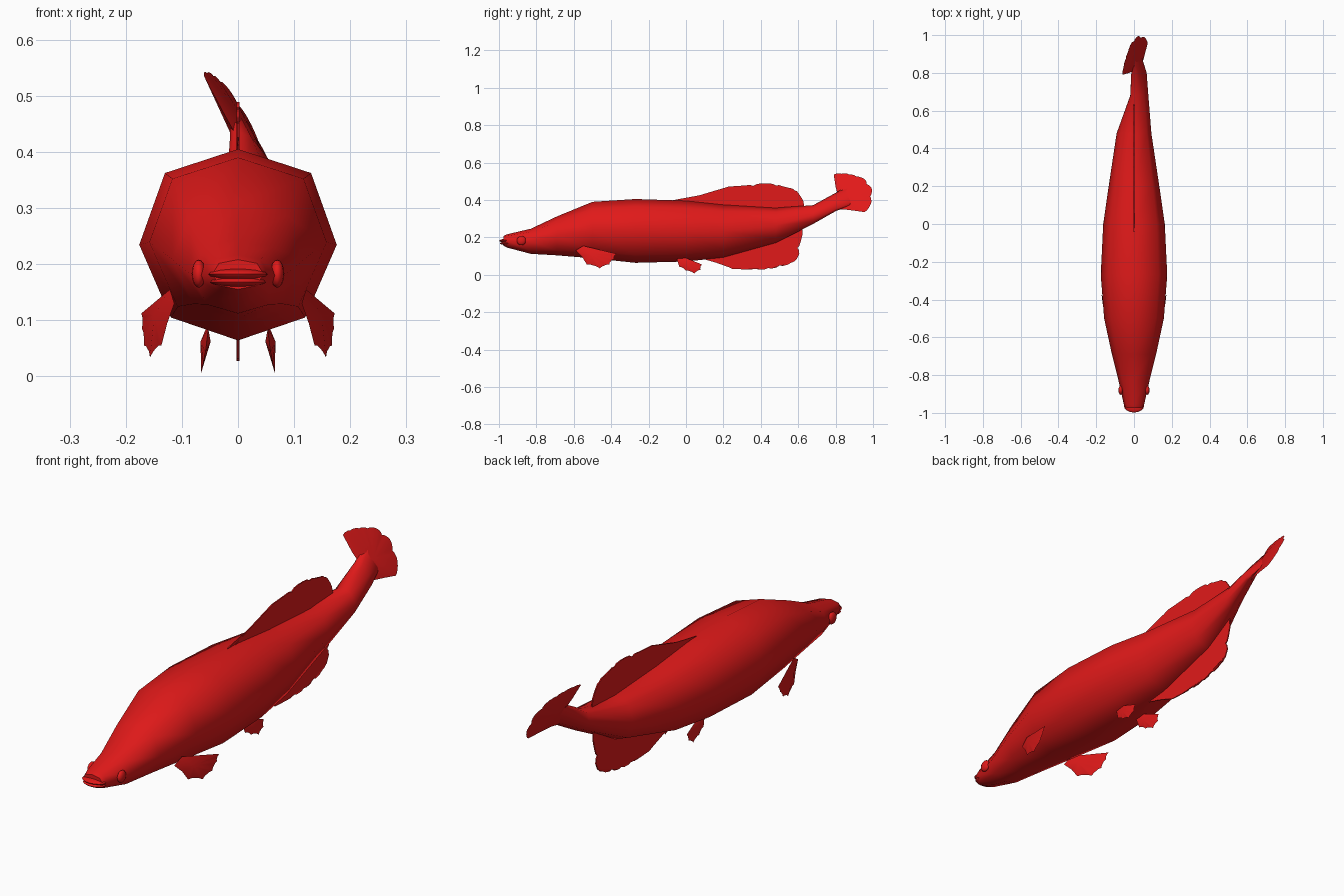
import bpy, bmesh, math
from mathutils import Vector

if "Cube" in bpy.data.objects:
    bpy.data.objects.remove(bpy.data.objects["Cube"])

red = bpy.data.materials.new("red")
red.diffuse_color = (0.75, 0.01, 0.01, 1)
red.use_nodes = True
red.node_tree.nodes["Principled BSDF"].inputs["Base Color"].default_value = red.diffuse_color


def finish(bm, name, angle=None):
    bmesh.ops.recalc_face_normals(bm, faces=bm.faces)
    me = bpy.data.meshes.new(name)
    bm.to_mesh(me)
    bm.free()
    ob = bpy.data.objects.new(name, me)
    bpy.context.collection.objects.link(ob)
    me.materials.append(red)
    if angle:
        bpy.ops.object.select_all(action='DESELECT')
        ob.select_set(True)
        bpy.context.view_layer.objects.active = ob
        bpy.ops.object.shade_smooth_by_angle(angle=math.radians(angle))
    return ob


def scallop(points, first, last, depth=0.007):
    """Bulge every outline segment from first to last into a small scallop."""
    out = []
    for i, p in enumerate(points):
        out.append(p)
        if first <= i < last:
            a, b = Vector(p), Vector(points[i + 1])
            d = (b - a).normalized()
            n = Vector((-d.y, d.x)) * depth
            out += [tuple(a.lerp(b, 0.3) + n), tuple(a.lerp(b, 0.75) + n)]
    return out


def lens_fin(name, outline, mid, thick, x_of, side=1):
    """Sharp-edged fin: outline in (y, z), swollen at the mid point."""
    bm = bmesh.new()
    rim = [bm.verts.new((side * x_of(y, z), y, z)) for y, z in outline]
    for s in (-1, 1):
        c = bm.verts.new((side * (x_of(*mid) + s * thick), *mid))
        for i, v in enumerate(rim):
            bm.faces.new((v, rim[(i + 1) % len(rim)], c))
    return finish(bm, name, 50)


def flat_fin(name, outline):
    bm = bmesh.new()
    bm.faces.new([bm.verts.new((0, y, z)) for y, z in outline])
    bmesh.ops.triangulate(bm, faces=bm.faces)
    ob = finish(bm, name)
    mod = ob.modifiers.new("thickness", 'SOLIDIFY')
    mod.thickness, mod.offset = 0.005, 0
    return ob


# Body: eight-sided loft of (y, centre x, bottom z, top z, half width, lean)
rings = [(-0.975, 0, 0.155, 0.208, 0.046, 0), (-0.955, 0, 0.145, 0.217, 0.054, 0),
         (-0.83, 0, 0.112, 0.246, 0.082, 0), (-0.69, 0, 0.104, 0.312, 0.117, 0),
         (-0.50, 0, 0.088, 0.390, 0.158, 0), (-0.27, 0, 0.064, 0.405, 0.176, 0),
         (0.0, 0, 0.071, 0.396, 0.163, 0), (0.20, 0, 0.092, 0.375, 0.134, 0),
         (0.48, 0, 0.170, 0.358, 0.092, 0), (0.68, 0.028, 0.272, 0.372, 0.048, 0.3),
         (0.80, 0.027, 0.340, 0.438, 0.026, 0.6), (0.88, 0.015, 0.375, 0.485, 0.008, 0.5)]
section = [(0, 1), (0.74, 0.75), (1, 0), (0.68, -0.76),
           (0, -1), (-0.68, -0.76), (-1, 0), (-0.74, 0.75)]
bm = bmesh.new()
loops = []
for y, cx, lo, hi, w, lean in rings:
    h = (hi - lo) / 2
    loops.append([bm.verts.new((cx + u * w - lean * v * h, y, (lo + hi) / 2 + v * h))
                  for u, v in section])
for a, b in zip(loops, loops[1:]):
    for i in range(8):
        j = (i + 1) % 8
        bm.faces.new((a[i], a[j], b[j], b[i]))
bm.faces.new(loops[0])
bm.faces.new(loops[-1])
finish(bm, "body", 60)

# Tail fin, leaning and slightly twisted
tail = [(0.80, 0.345), (0.81, 0.435), (0.80, 0.47), (0.79, 0.535), (0.83, 0.54), (0.875, 0.535),
        (0.91, 0.525), (0.955, 0.51), (0.965, 0.485), (0.993, 0.46),
        (0.985, 0.42), (0.988, 0.38), (0.955, 0.335), (0.90, 0.343), (0.84, 0.35)]
lens_fin("tail_fin", scallop(tail, 3, 12, 0.004), (0.87, 0.43), 0.02,
         lambda y, z: 0.5 * (0.43 - z) + 0.2 * (y - 0.83))

# Dorsal and anal fins
dorsal = [(0.64, 0.33), (0.2, 0.34), (-0.08, 0.38), (-0.08, 0.397), (0.10, 0.43), (0.20, 0.463),
          (0.29, 0.468), (0.36, 0.475), (0.42, 0.484), (0.48, 0.477), (0.53, 0.462),
          (0.58, 0.452), (0.605, 0.42), (0.625, 0.385)]
flat_fin("dorsal_fin", scallop(dorsal, 5, 13))
anal = [(0.10, 0.12), (0.45, 0.21), (0.62, 0.28), (0.62, 0.235), (0.61, 0.19), (0.595, 0.145),
        (0.60, 0.10), (0.56, 0.065), (0.50, 0.05), (0.44, 0.036), (0.37, 0.034),
        (0.30, 0.036), (0.23, 0.04), (0.16, 0.065), (0.10, 0.082)]
flat_fin("anal_fin", scallop(anal, 3, 12))

# Paired fins and eyes
pectoral = [(-0.55, 0.155), (-0.37, 0.112), (-0.385, 0.085), (-0.41, 0.055),
            (-0.46, 0.034), (-0.53, 0.055), (-0.555, 0.095), (-0.59, 0.13)]
pelvic = [(0.0, 0.09), (0.085, 0.055), (0.078, 0.027), (0.045, 0.006),
          (0.0, 0.022), (-0.035, 0.042), (-0.05, 0.085)]
for side, label in ((1, "right"), (-1, "left")):
    lens_fin(label + "_pectoral_fin", scallop(pectoral, 1, 5, -0.005), (-0.51, 0.11), 0.013,
             lambda y, z: 0.119 + 0.26 * (y + 0.58) + 0.1 * (0.1 - z), side)
    lens_fin(label + "_pelvic_fin", scallop(pelvic, 1, 5, -0.004), (0.0, 0.062), 0.009,
             lambda y, z: 0.058 + 0.1 * (0.06 - z) + 0.05 * y, side)
    bm = bmesh.new()
    bmesh.ops.create_uvsphere(bm, u_segments=12, v_segments=8, radius=0.025)
    for v in bm.verts:
        v.co = Vector((v.co.x * 0.5 + side * 0.07, v.co.y - 0.88, v.co.z + 0.183))
    finish(bm, label + "_eye", 60)

# Lips: two flattened rounded pads, the lower one a little shorter
for name, y, z, w, h in (("upper_lip", -0.963, 0.182, 0.053, 0.010),
                         ("lower_lip", -0.960, 0.168, 0.050, 0.009)):
    bm = bmesh.new()
    bmesh.ops.create_uvsphere(bm, u_segments=16, v_segments=8, radius=1)
    for v in bm.verts:
        v.co = Vector((v.co.x * w, y + v.co.y * 0.035, z + v.co.z * h))
    finish(bm, name, 60)
